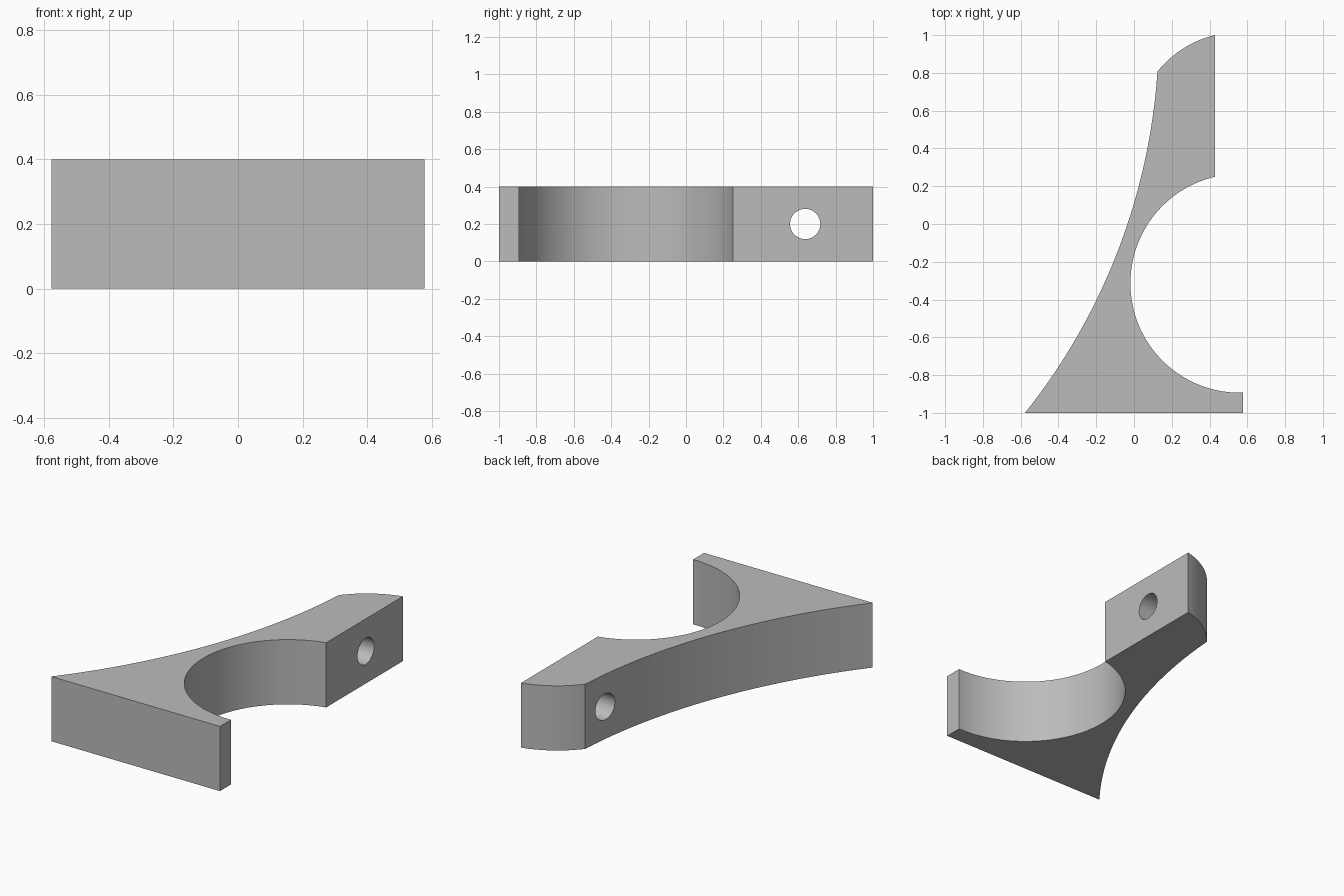
import bpy, bmesh, math
from mathutils import Vector

if "Cube" in bpy.data.objects:
    bpy.data.objects.remove(bpy.data.objects["Cube"], do_unlink=True)

HEIGHT = 0.4


def arc(a, b, sag, steps):
    """Points from a to b on an arc bulging to the left of travel by sag."""
    a, b = Vector(a), Vector(b)
    half = (b - a).length / 2
    along = (b - a).normalized()
    left = Vector((-along.y, along.x))
    radius = (half ** 2 + sag ** 2) / (2 * abs(sag))
    sign = math.copysign(1, sag)
    centre = (a + b) / 2 + left * (sag - sign * radius)
    spread = math.asin(half / radius)
    if abs(sag) > half:
        spread = math.pi - spread
    angles = [spread * (2 * i / steps - 1) for i in range(steps + 1)]
    return [centre + along * radius * math.sin(t) + left * sign * radius * math.cos(t)
            for t in angles]


# Corners of the plan outline
toe, heel = (0.577, -1), (-0.577, -1)
shoulder, crown = (0.124, 0.807), (0.428, 1)
lip, seat_end = (0.428, 0.25), (0.577, -0.893)

# Depth of the round seat from its centre, radius and chord
centre, radius = Vector((0.56, -0.314)), 0.579
chord_mid = (Vector(lip) + Vector(seat_end)) / 2
seat_depth = radius + (chord_mid - centre).length * (1 if chord_mid.x > centre.x else -1)

outline = [Vector(toe)]
outline += arc(heel, shoulder, -0.148, 48)
outline += arc(shoulder, crown, 0.03, 16)[1:]
outline += arc(lip, seat_end, -seat_depth, 64)

# Bracket body extruded from the outline
bm = bmesh.new()
base = bm.faces.new([bm.verts.new((p.x, p.y, 0)) for p in outline])
top = bmesh.ops.extrude_face_region(bm, geom=[base])
bmesh.ops.translate(bm, vec=(0, 0, HEIGHT),
                    verts=[v for v in top["geom"] if isinstance(v, bmesh.types.BMVert)])
bmesh.ops.recalc_face_normals(bm, faces=bm.faces)
mesh = bpy.data.meshes.new("bracket_body")
bm.to_mesh(mesh)
bm.free()
body = bpy.data.objects.new("bracket_body", mesh)
bpy.context.collection.objects.link(body)

# Plain grey material
grey = bpy.data.materials.new("plain_grey")
grey.use_nodes = True
colour = (0.5, 0.5, 0.5, 1)
grey.diffuse_color = colour
grey.node_tree.nodes["Principled BSDF"].inputs["Base Color"].default_value = colour
mesh.materials.append(grey)

# Bolt hole through the upper arm
bpy.ops.mesh.primitive_cylinder_add(vertices=48, radius=0.081, depth=1.2,
                                    location=(0.28, 0.637, HEIGHT / 2),
                                    rotation=(0, math.pi / 2, 0))
cutter = bpy.context.object
cutter.name = "bolt_hole_cutter"
cutter.data.materials.append(grey)
cutter.hide_render = True
cut = body.modifiers.new("bolt_hole", "BOOLEAN")
cut.operation = "DIFFERENCE"
cut.solver = "EXACT"
cut.object = cutter

# Apply the cut, drop the cutter and smooth the curved walls
bpy.ops.object.select_all(action="DESELECT")
body.select_set(True)
bpy.context.view_layer.objects.active = body
bpy.ops.object.modifier_apply(modifier=cut.name)
bpy.data.objects.remove(cutter, do_unlink=True)
bpy.ops.object.shade_smooth_by_angle(angle=math.radians(20))
